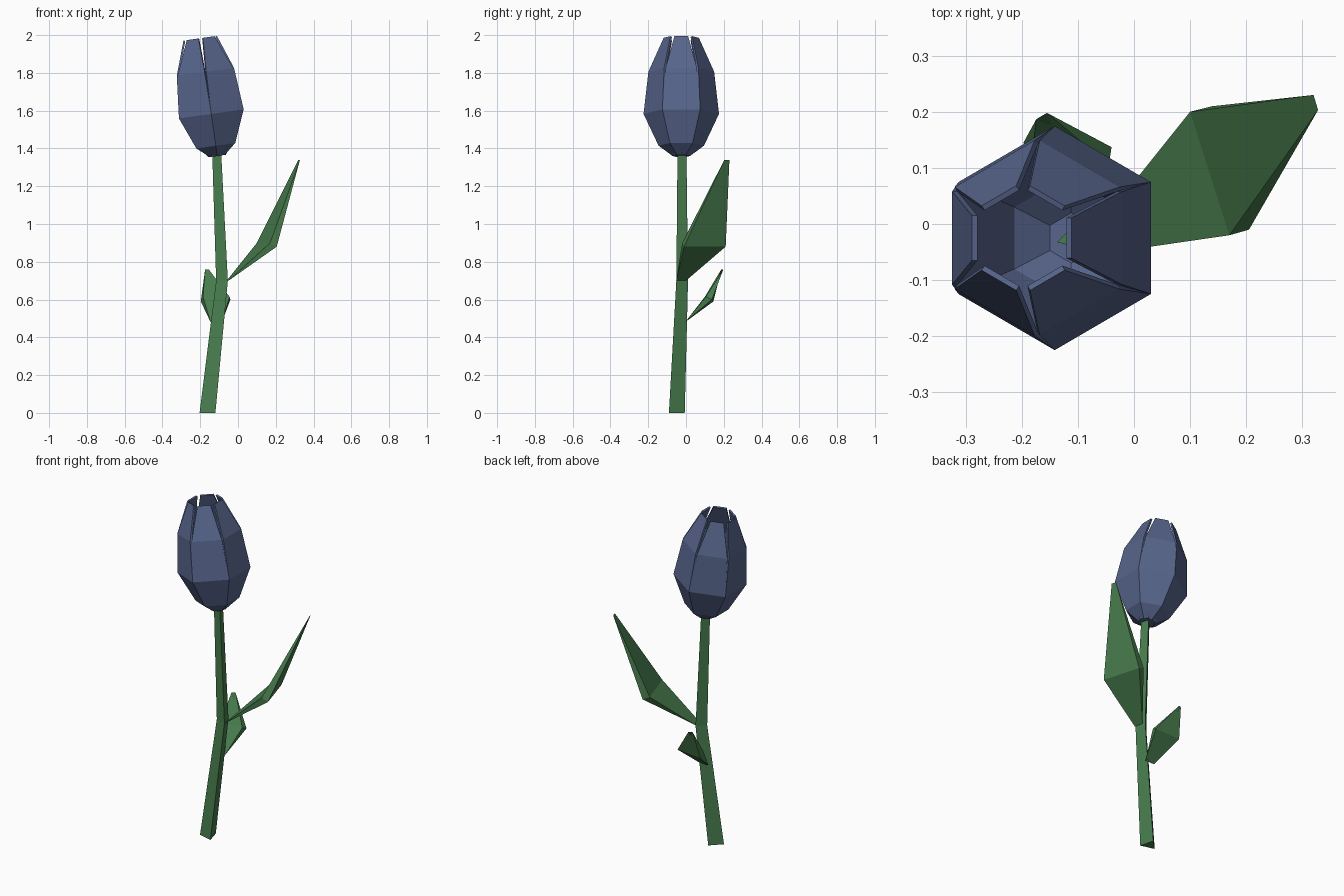
import bpy, bmesh, math
from mathutils import Vector, Matrix

cube = bpy.data.objects.get("Cube")
if cube:
    bpy.data.objects.remove(cube, do_unlink=True)


def material(name, rgb):
    m = bpy.data.materials.new(name)
    m.use_nodes = True
    m.diffuse_color = (*rgb, 1)
    m.node_tree.nodes["Principled BSDF"].inputs["Base Color"].default_value = (*rgb, 1)
    return m


GREEN = material("leaf green", (0.065, 0.205, 0.075))
BLUE = material("petal blue", (0.095, 0.13, 0.26))


def finish(name, bm, mat):
    mesh = bpy.data.meshes.new(name)
    bm.to_mesh(mesh)
    bm.free()
    mesh.materials.append(mat)
    obj = bpy.data.objects.new(name, mesh)
    bpy.context.collection.objects.link(obj)
    return obj


def loft(name, rings, mat):
    """Closed skin through rings that all have the same number of points."""
    bm = bmesh.new()
    loops = [[bm.verts.new(p) for p in ring] for ring in rings]
    n = len(loops[0])
    for lo, hi in zip(loops, loops[1:]):
        for i in range(n):
            j = (i + 1) % n
            bm.faces.new((lo[i], lo[j], hi[j], hi[i]))
    bm.faces.new(loops[0])
    bm.faces.new(loops[-1])
    bmesh.ops.remove_doubles(bm, verts=bm.verts, dist=0.0005)
    bmesh.ops.recalc_face_normals(bm, faces=bm.faces)
    return finish(name, bm, mat)


# Three-sided stem with one bend
def triangle(x, y, z, r):
    return [(x + r * math.cos(math.radians(a)), y + r * math.sin(math.radians(a)), z)
            for a in (-45, 75, 195)]


loft("stem", [triangle(-0.155, -0.055, 0, 0.05),
              triangle(-0.08, -0.025, 0.70, 0.037),
              triangle(-0.11, -0.025, 1.40, 0.028)], GREEN)


# Leaves: an edge at the base, a thick middle section, an edge at the tip
def leaf(name, base, middle, tip):
    p, q = base
    s, t = tip
    loft(name, [(p, q, q, p), middle, (s, t, t, s)], GREEN)


leaf("large_leaf",
     [(-0.06, 0.0, 0.70), (-0.05, -0.052, 0.70)],
     [(0.10, 0.20, 0.90), (0.17, -0.02, 0.90), (0.205, -0.01, 0.88), (0.14, 0.21, 0.88)],
     [(0.32, 0.23, 1.34), (0.328, 0.203, 1.34)])
leaf("small_leaf",
     [(-0.145, -0.005, 0.48), (-0.085, -0.005, 0.48)],
     [(-0.185, 0.10, 0.615), (-0.045, 0.105, 0.615), (-0.04, 0.137, 0.60), (-0.197, 0.145, 0.59)],
     [(-0.174, 0.187, 0.76), (-0.155, 0.198, 0.76)])

# Flower head: six flat-sided petals around a leaning axis
LEAN = Matrix.Translation((-0.11, -0.025, 1.36)) @ Matrix.Rotation(math.radians(-8), 4, "Y")
HEX = math.tan(math.radians(30))


def petal(index, tip_height=0.63, tip_half=0.036, tip_radius=0.087):
    # rows of height, distance from axis, half width
    rows = [(0.0, 0.04, 0.04 * HEX), (0.055, 0.104, 0.104 * HEX),
            (0.225, 0.173, 0.173 * HEX), (0.45, 0.153, 0.083),
            (tip_height, tip_radius, tip_half)]
    turn = LEAN @ Matrix.Rotation(math.radians(60 * index), 4, "Z")
    bm = bmesh.new()
    pairs = [[bm.verts.new(turn @ Vector((r, s * w, h))) for s in (-1, 1)]
             for h, r, w in rows]
    for lo, hi in zip(pairs, pairs[1:]):
        bm.faces.new((lo[0], lo[1], hi[1], hi[0]))
    obj = finish(f"petal_{index + 1}", bm, BLUE)
    mod = obj.modifiers.new("thickness", "SOLIDIFY")
    mod.thickness = 0.01
    mod.offset = -1


for k in range(6):
    if k == 4:
        petal(k)
    elif k == 3:
        petal(k, tip_half=0.04, tip_radius=0.092)
    else:
        petal(k)
bpy.data.objects["petal_5"].data.update()

# Floor of the flower head
bm = bmesh.new()
bmesh.ops.create_cone(bm, cap_ends=True, segments=6, radius1=0.046, radius2=0.055, depth=0.012,
                      matrix=LEAN @ Matrix.Translation((0, 0, 0.006))
                      @ Matrix.Rotation(math.radians(30), 4, "Z"))
finish("flower_base", bm, BLUE)
